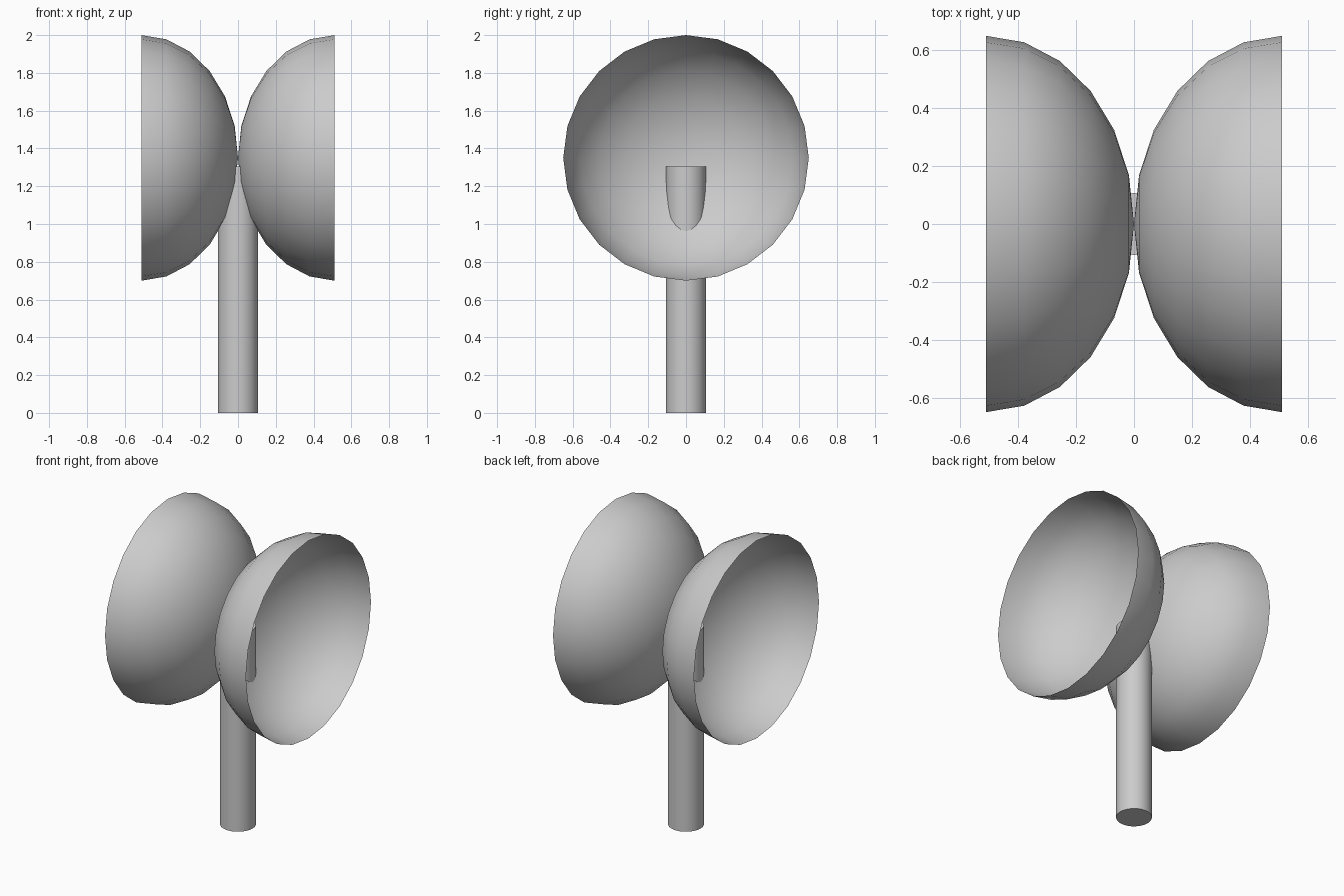
import bpy, bmesh, math

if "Cube" in bpy.data.objects:
    bpy.data.objects.remove(bpy.data.objects["Cube"])

SEGS, RINGS = 24, 6
RADIUS, DEPTH, CENTER_Z = 0.65, 0.512, 1.35


def finish(name, bm):
    bmesh.ops.recalc_face_normals(bm, faces=bm.faces)
    mesh = bpy.data.meshes.new(name)
    bm.to_mesh(mesh)
    bm.free()
    obj = bpy.data.objects.new(name, mesh)
    bpy.context.collection.objects.link(obj)
    bpy.ops.object.select_all(action='DESELECT')
    obj.select_set(True)
    bpy.context.view_layer.objects.active = obj
    bpy.ops.object.shade_smooth_by_angle(angle=math.radians(35))
    return obj


# Open half-ellipsoid bowl: apex on the centre line, rim facing outwards
def bowl(name, side):
    bm = bmesh.new()
    apex = bm.verts.new((0, 0, CENTER_Z))
    rings = []
    for i in range(RINGS):
        a = math.pi / 2 * i / RINGS
        x, r = side * DEPTH * (1 - math.sin(a)), RADIUS * math.cos(a)
        rings.append([bm.verts.new((x, r * math.sin(t), CENTER_Z + r * math.cos(t)))
                      for t in (2 * math.pi * k / SEGS for k in range(SEGS))])
    for k in range(SEGS):
        n = (k + 1) % SEGS
        for lower, upper in zip(rings, rings[1:]):
            bm.faces.new((lower[k], lower[n], upper[n], upper[k]))
        bm.faces.new((rings[-1][k], rings[-1][n], apex))
    return finish(name, bm)


bowl("left_bowl", -1)
bowl("right_bowl", 1)

# Round post, its top reaching into both bowls
bm = bmesh.new()
bmesh.ops.create_cone(bm, cap_ends=True, segments=24, radius1=0.107, radius2=0.107, depth=1.305)
bmesh.ops.translate(bm, verts=bm.verts, vec=(0, 0, 0.6525))
finish("post", bm)
